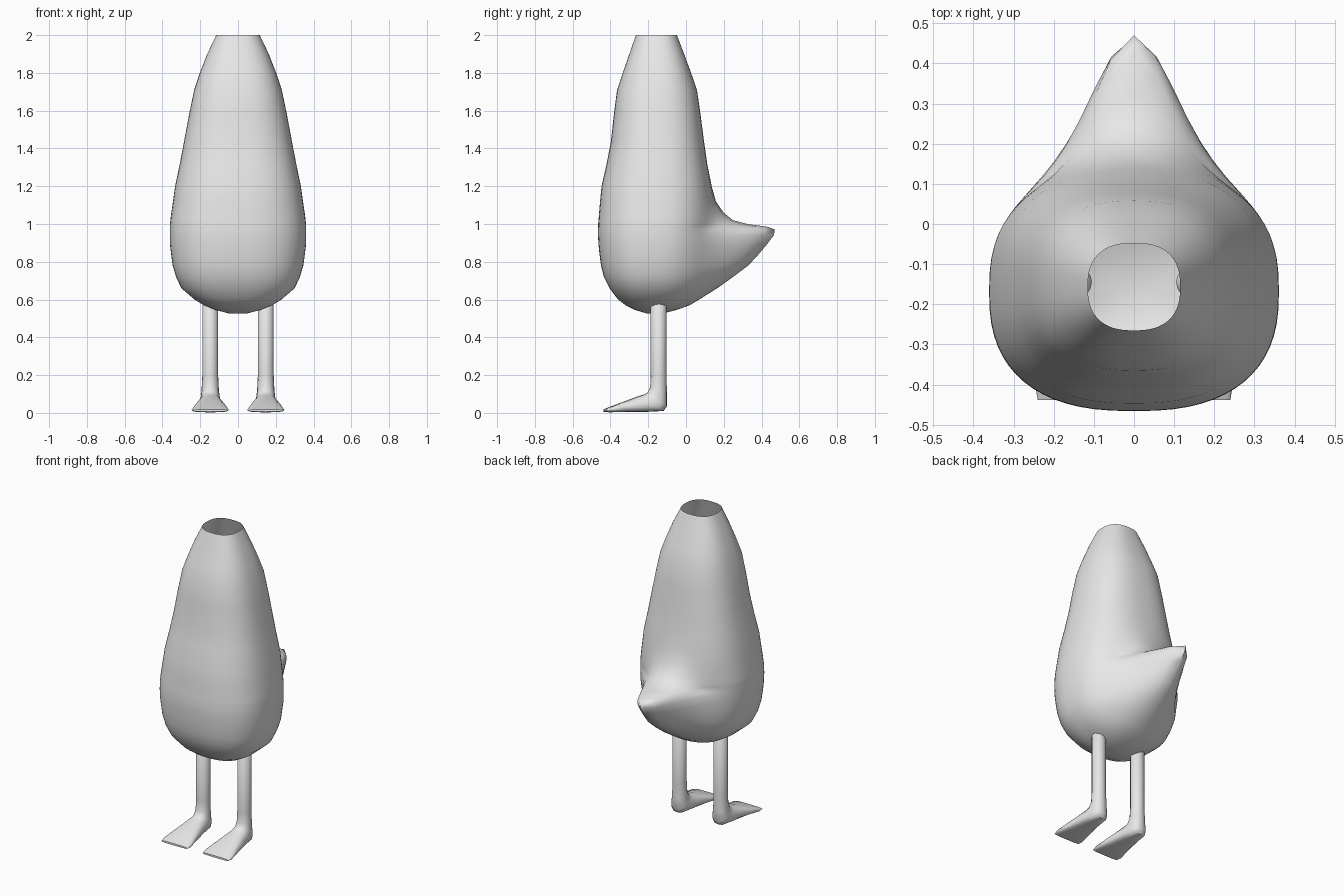
import bpy, bmesh, math

grey = bpy.data.materials.new("plain grey")
grey.diffuse_color = (0.8, 0.8, 0.8, 1)


def superellipse(a, power):
    """Unit point on a rounded-square outline."""
    c, s = math.cos(a), math.sin(a)
    e = 2 / power
    return math.copysign(abs(c) ** e, c), math.copysign(abs(s) ** e, s)


def loft(name, rings, cap_start, cap_end, angle):
    """Skin a list of equally sized point rings."""
    bm = bmesh.new()
    loops = [[bm.verts.new(p) for p in ring] for ring in rings]
    n = len(loops[0])
    for a, b in zip(loops, loops[1:]):
        for i in range(n):
            j = (i + 1) % n
            bm.faces.new((a[i], a[j], b[j], b[i]))
    if cap_start:
        bm.faces.new(loops[0][::-1])
    if cap_end:
        bm.faces.new(loops[-1])
    bmesh.ops.recalc_face_normals(bm, faces=bm.faces)
    mesh = bpy.data.meshes.new(name)
    bm.to_mesh(mesh)
    bm.free()
    mesh.materials.append(grey)
    obj = bpy.data.objects.new(name, mesh)
    bpy.context.collection.objects.link(obj)
    bpy.ops.object.select_all(action='DESELECT')
    obj.select_set(True)
    bpy.context.view_layer.objects.active = obj
    bpy.ops.object.shade_smooth_by_angle(angle=math.radians(angle))
    return obj


# Body with pointed tail: z, half width, front y, back y, tail reach, tail width
profile = [
    (0.527, 0.05, -0.21, -0.12, 0.00, 0.20),
    (0.545, 0.12, -0.27, -0.06, 0.01, 0.20),
    (0.570, 0.18, -0.32, -0.02, 0.04, 0.20),
    (0.600, 0.23, -0.36, 0.01, 0.06, 0.20),
    (0.660, 0.30, -0.405, 0.06, 0.105, 0.19),
    (0.720, 0.328, -0.435, 0.09, 0.16, 0.18),
    (0.780, 0.346, -0.45, 0.11, 0.22, 0.17),
    (0.840, 0.354, -0.458, 0.12, 0.265, 0.16),
    (0.890, 0.360, -0.463, 0.127, 0.30, 0.155),
    (0.940, 0.361, -0.466, 0.13, 0.335, 0.145),
    (0.970, 0.361, -0.466, 0.132, 0.338, 0.13),
    (0.985, 0.360, -0.465, 0.133, 0.30, 0.12),
    (1.000, 0.360, -0.465, 0.134, 0.19, 0.13),
    (1.020, 0.358, -0.463, 0.134, 0.115, 0.14),
    (1.060, 0.353, -0.46, 0.134, 0.065, 0.15),
    (1.120, 0.344, -0.455, 0.133, 0.025, 0.16),
    (1.200, 0.333, -0.447, 0.13, 0.006, 0.16),
    (1.320, 0.308, -0.42, 0.112, 0.0, 0.16),
    (1.440, 0.285, -0.397, 0.095, 0.0, 0.16),
    (1.580, 0.259, -0.382, 0.077, 0.0, 0.16),
    (1.710, 0.232, -0.365, 0.058, 0.0, 0.16),
    (1.800, 0.202, -0.335, 0.027, 0.0, 0.16),
    (1.900, 0.163, -0.30, -0.01, 0.0, 0.16),
    (2.000, 0.115, -0.265, -0.048, 0.0, 0.16),
]
SIDES = 64
rings = []
for z, w, front, back, reach, spread in profile:
    mid, depth = (front + back) / 2, (back - front) / 2
    ring = []
    for i in range(SIDES):
        c, s = superellipse(2 * math.pi * i / SIDES, 2.5)
        x, y = w * c, mid + depth * s
        if s > 0:  # pull the rear out into the tail
            y += reach * math.exp(-(x / spread) ** 2) * min(1, s * 1.5)
        ring.append((x, y, z))
    rings.append(ring)
loft("body", rings, True, False, 60)

# Leg and foot: upper/front (y, z), lower/back (y, z), half width, squareness
stations = [
    (-0.176, 0.588, -0.114, 0.588, 0.031, 2),
    (-0.187, 0.575, -0.103, 0.575, 0.042, 2),
    (-0.187, 0.20, -0.103, 0.20, 0.042, 2),
    (-0.190, 0.135, -0.101, 0.10, 0.046, 2),
    (-0.203, 0.108, -0.101, 0.035, 0.052, 2.3),
    (-0.222, 0.098, -0.118, 0.010, 0.056, 2.6),
    (-0.260, 0.086, -0.200, 0.006, 0.064, 2.8),
    (-0.340, 0.056, -0.320, 0.005, 0.083, 3),
    (-0.410, 0.030, -0.405, 0.003, 0.098, 3),
    (-0.438, 0.018, -0.438, 0.006, 0.093, 3),
]
for label, side in (("left", 1), ("right", -1)):
    rings = []
    for y1, z1, y2, z2, w, power in stations:
        ring = []
        for i in range(16):
            c, s = superellipse(2 * math.pi * i / 16, power)
            t = (1 + s) / 2
            ring.append((side * 0.147 + w * c, y2 + (y1 - y2) * t, z2 + (z1 - z2) * t))
        rings.append(ring)
    loft(label + "_leg", rings, True, True, 50)
